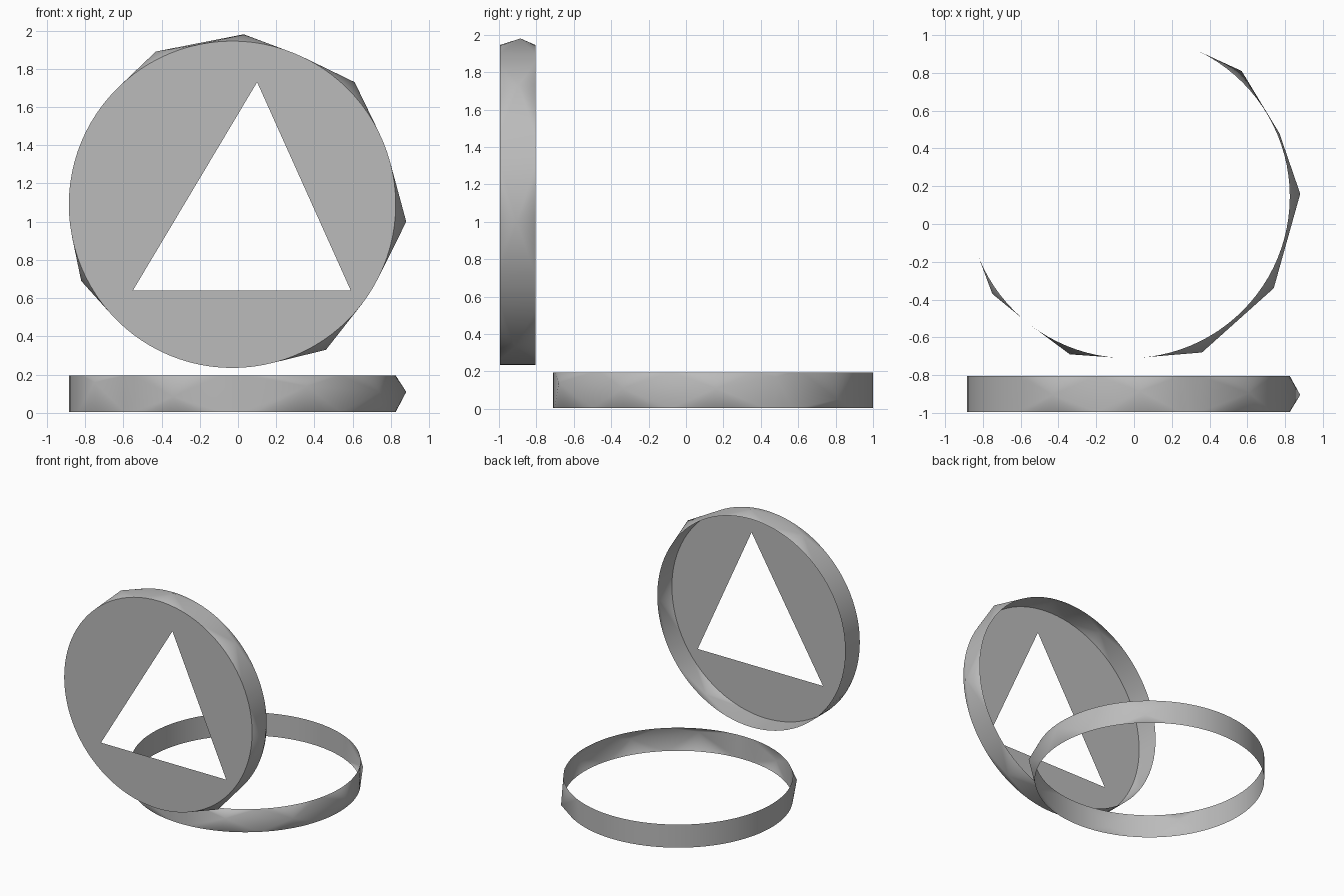
import bpy, bmesh, math
from mathutils import Vector, Matrix

cube = bpy.data.objects.get("Cube")
if cube:
    bpy.data.objects.remove(cube, do_unlink=True)

RADIUS, DEPTH, SIDES = 0.855, 0.19, 96

grey = bpy.data.materials.new("plain grey")
grey.use_nodes = True
COLOUR = (0.5, 0.5, 0.5, 1)
grey.diffuse_color = COLOUR
grey.node_tree.nodes["Principled BSDF"].inputs["Base Color"].default_value = COLOUR


def circle(z):
    return [Vector((RADIUS * math.cos(a), RADIUS * math.sin(a), z))
            for a in (math.tau * i / SIDES for i in range(SIDES))]


def finish(name, bm, matrix):
    mesh = bpy.data.meshes.new(name)
    bm.to_mesh(mesh)
    bm.free()
    mesh.materials.append(grey)
    obj = bpy.data.objects.new(name, mesh)
    obj.matrix_world = matrix
    bpy.context.collection.objects.link(obj)
    bpy.ops.object.select_all(action='DESELECT')
    obj.select_set(True)
    bpy.context.view_layer.objects.active = obj
    bpy.ops.object.shade_smooth_by_angle(angle=math.radians(25))
    return obj


def faceted_band(name, peaks, matrix):
    """Open band pulled outwards over a few peaks, like stretched skin."""
    bm = bmesh.new()
    for p in circle(0) + circle(DEPTH) + [Vector(p) for p in peaks]:
        bm.verts.new(p)
    bmesh.ops.convex_hull(bm, input=bm.verts[:])
    caps = [f for f in bm.faces
            if max(v.co.z for v in f.verts) - min(v.co.z for v in f.verts) < 1e-4]
    bmesh.ops.delete(bm, geom=caps, context='FACES')
    return finish(name, bm, matrix)


def pierced_disc(name, hole, matrix):
    """Flat sheet with a polygonal opening."""
    bm = bmesh.new()
    for loop in (circle(DEPTH), [Vector((x, y, DEPTH)) for x, y in hole]):
        vs = [bm.verts.new(p) for p in loop]
        for a, b in zip(vs, vs[1:] + vs[:1]):
            bm.edges.new((a, b))
    bmesh.ops.triangle_fill(bm, use_beauty=True, edges=bm.edges[:], normal=(0, 0, 1))
    return finish(name, bm, matrix)


# Lying open ring
lying = Matrix.Translation((-0.03, 0.145, 0.005))
faceted_band("lying_ring", [
    (0.60, 0.665, 0.045), (0.80, 0.335, 0.165), (0.91, 0.015, 0.105),
    (0.77, -0.485, 0.105), (0.39, -0.825, 0.135), (-0.31, -0.835, 0.08),
    (-0.72, -0.515, 0.155)], lying)

# Upright ring, its closed side towards the front
upright = Matrix.Translation((-0.03, -0.805, 1.09)) @ Matrix.Rotation(math.pi / 2, 4, 'X')
faceted_band("upright_ring", [
    (-0.40, 0.80, 0.10), (0.06, 0.89, 0.08), (0.64, 0.64, 0.09),
    (0.91, -0.09, 0.10), (0.49, -0.76, 0.11), (-0.79, -0.40, 0.10)], upright)

# Front sheet with triangular opening
pierced_disc("front_disc", [(0.13, 0.64), (-0.52, -0.45), (0.62, -0.45)], upright)
